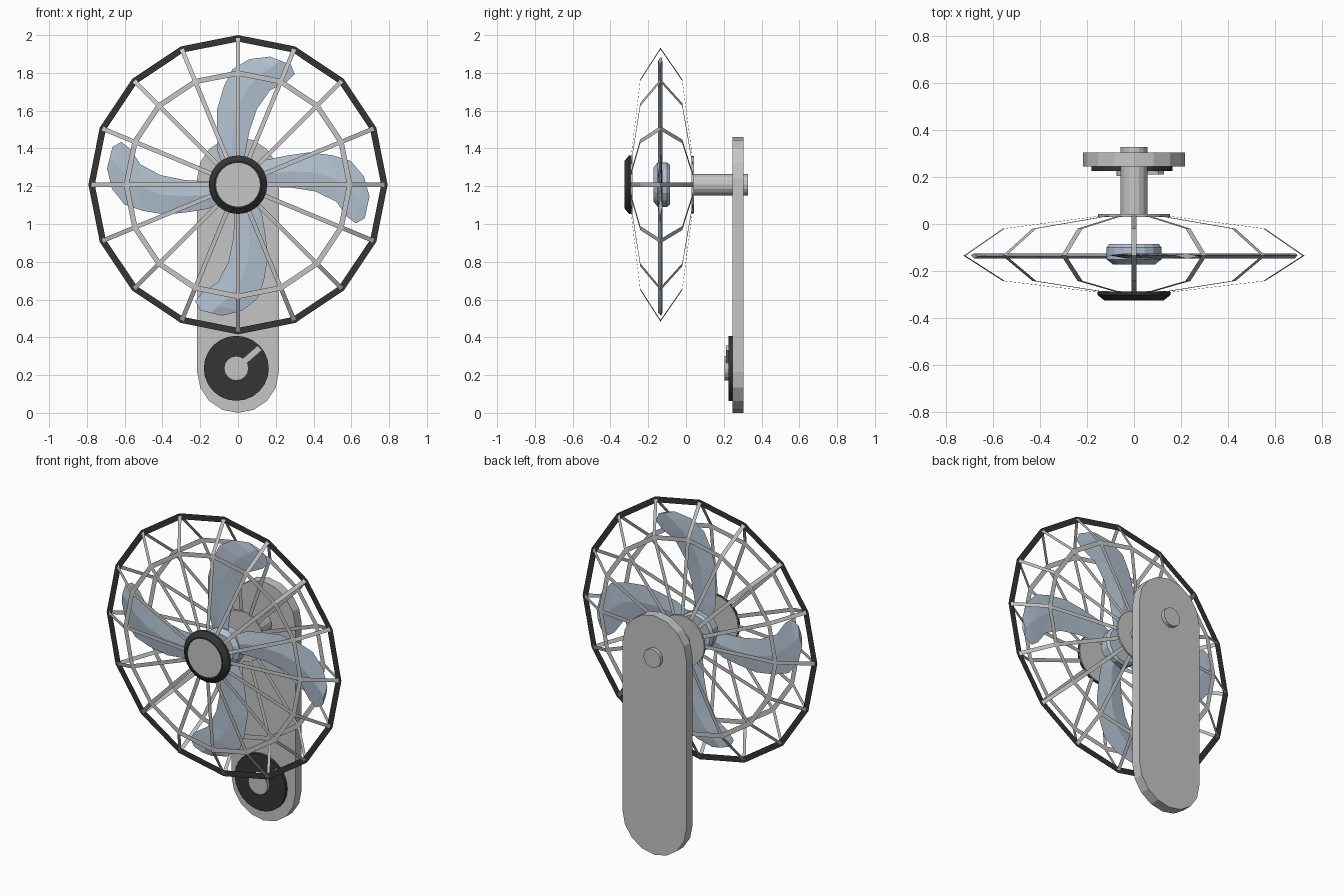
import bpy, bmesh, math
from mathutils import Matrix, Vector

cube = bpy.data.objects.get("Cube")
if cube:
    bpy.data.objects.remove(cube)

AXIS_Z = 1.208      # height of the fan axis
RING_Y = -0.135     # plane of the widest cage ring and the blades
SIDES = 16


def material(name, rgb):
    m = bpy.data.materials.new(name)
    m.use_nodes = True
    m.diffuse_color = (*rgb, 1)
    m.node_tree.nodes["Principled BSDF"].inputs["Base Color"].default_value = (*rgb, 1)
    return m


GREY = material("light grey", (0.56, 0.56, 0.56))
BLACK = material("soft black", (0.035, 0.035, 0.035))
BLUE = material("pale blue", (0.45, 0.54, 0.64))


def finish(name, bm, mat, solid=True):
    if solid:
        bmesh.ops.remove_doubles(bm, verts=bm.verts, dist=0.0001)
        bmesh.ops.recalc_face_normals(bm, faces=bm.faces)
    mesh = bpy.data.meshes.new(name)
    bm.to_mesh(mesh)
    bm.free()
    mesh.materials.append(mat)
    obj = bpy.data.objects.new(name, mesh)
    bpy.context.collection.objects.link(obj)
    return obj


def polar(r, y, a, x=0, z=AXIS_Z):
    """Point at radius r and clockwise angle a from straight up."""
    return Vector((x + r * math.sin(a), y, z + r * math.cos(a)))


def quad(bm, points):
    return bm.faces.new([bm.verts.new(p) for p in points])


def lathe(name, profile, mat, sides=24, x=0, z=AXIS_Z):
    """Turn a profile of (radius, y) points about an axis along y."""
    bm = bmesh.new()
    step = math.tau / sides
    for i in range(sides):
        a, b = i * step, (i + 1) * step
        for (r0, y0), (r1, y1) in zip(profile, profile[1:]):
            if r0 or r1:
                pts = [polar(r0, y0, a, x, z), polar(r1, y1, a, x, z)]
                if r1:
                    pts.append(polar(r1, y1, b, x, z))
                if r0:
                    pts.append(polar(r0, y0, b, x, z))
                quad(bm, pts)
    return finish(name, bm, mat)


def disc(name, r, y0, y1, mat, sides=24, x=0, z=AXIS_Z):
    return lathe(name, [(0, y0), (r, y0), (r, y1), (0, y1)], mat, sides, x, z)


def flat_ring(name, outer, inner, y, mat):
    bm = bmesh.new()
    for i in range(SIDES):
        a, b = i * math.tau / SIDES, (i + 1) * math.tau / SIDES
        quad(bm, [polar(outer, y, a), polar(outer, y, b), polar(inner, y, b), polar(inner, y, a)])
    return finish(name, bm, mat, solid=False)


# Wall plate: a tall slab with round ends
bm = bmesh.new()
R = 0.216
outline = []
for centre, start in ((1.46 - R, 0), (R, math.pi)):
    for i in range(9):
        a = start + i * math.pi / 8
        outline.append((R * math.cos(a), 0.245, centre + R * math.sin(a)))
plate = quad(bm, outline)
ext = bmesh.ops.extrude_face_region(bm, geom=[plate])
bmesh.ops.translate(bm, vec=(0, 0.06, 0),
                    verts=[v for v in ext["geom"] if isinstance(v, bmesh.types.BMVert)])
finish("wall_plate", bm, GREY)

# Shaft through the plate
disc("shaft", 0.057, 0.035, 0.328, GREY, 16)

# Cage: hub plates, rings and flat ribs
disc("cage_back_plate", 0.153, 0.03, 0.042, GREY)
disc("cage_front_plate", 0.153, -0.296, -0.284, GREY)
lathe("front_cap_trim", [(0.116, -0.296), (0.116, -0.326), (0.125, -0.326), (0.155, -0.302),
                         (0.155, -0.29), (0.116, -0.29)], BLACK)
disc("front_cap", 0.118, -0.322, -0.29, GREY)
flat_ring("outer_ring", 0.792, 0.758, RING_Y - 0.002, BLACK)
flat_ring("outer_ring_back", 0.792, 0.758, RING_Y + 0.002, BLACK)
flat_ring("front_ring", 0.605, 0.577, -0.242, GREY)
flat_ring("back_ring", 0.605, 0.577, -0.02, GREY)

rib_path = [(0.14, -0.293), (0.6, -0.242), (0.78, RING_Y), (0.6, -0.02), (0.14, 0.036)]
bm = bmesh.new()
for i in range(SIDES):
    a = i * math.tau / SIDES
    side = Vector((math.cos(a), 0, -math.sin(a))) * 0.0115
    for p, q in zip(rib_path, rib_path[1:]):
        p, q = polar(*p, a), polar(*q, a)
        quad(bm, [p - side, p + side, q + side, q - side])
finish("cage_ribs", bm, GREY, solid=False)

# Propeller hub
lathe("propeller_hub", [(0, -0.172), (0.09, -0.172), (0.117, -0.15), (0.117, -0.1),
                        (0.105, -0.085), (0, -0.085)], BLUE, 16)

# Blades: curved paddles lofted from pairs of edge points
left = [(-0.07, 0.07), (-0.107, 0.17), (-0.112, 0.28), (-0.11, 0.4),
        (-0.075, 0.52), (-0.03, 0.61), (0.06, 0.665), (0.17, 0.678)]
right = [(0.03, 0.07), (0.037, 0.16), (0.06, 0.28), (0.1, 0.4),
         (0.17, 0.5), (0.26, 0.545), (0.3, 0.585), (0.28, 0.635)]
for n, turn in enumerate((0, 97, 187, 279)):
    bm = bmesh.new()
    loops = []
    for (lx, lz), (rx, rz) in zip(left, right):
        mx, mz = (lx + rx) / 2, (lz + rz) / 2
        loops.append([bm.verts.new(p) for p in (
            (lx, 0.003, lz), (mx, -0.012, mz), (rx, -0.003, rz), (mx, 0.01, mz))])
    for s, t in zip(loops, loops[1:]):
        for k in range(4):
            j = (k + 1) % 4
            bm.faces.new((s[k], s[j], t[j], t[k]))
    bm.faces.new(loops[0])
    bm.faces.new(loops[-1])
    blade = finish(f"blade_{n + 1}", bm, BLUE)
    blade.matrix_world = (Matrix.Translation((0, RING_Y, AXIS_Z))
                          @ Matrix.Rotation(-math.radians(turn), 4, "Y"))

# Speed dial with knob and pointer
DIAL = dict(x=-0.009, z=0.236)
disc("dial", 0.172, 0.226, 0.247, BLACK, 24, **DIAL)
disc("dial_knob", 0.065, 0.204, 0.23, GREY, 16, **DIAL)
bm = bmesh.new()
bmesh.ops.create_cube(bm, size=1, matrix=Matrix.Diagonal((0.034, 0.016, 0.13, 1)))
pointer = finish("dial_pointer", bm, GREY)
aim = math.radians(49)
pointer.matrix_world = (Matrix.Translation(polar(0.1, 0.219, aim, **DIAL))
                        @ Matrix.Rotation(aim, 4, "Y"))
